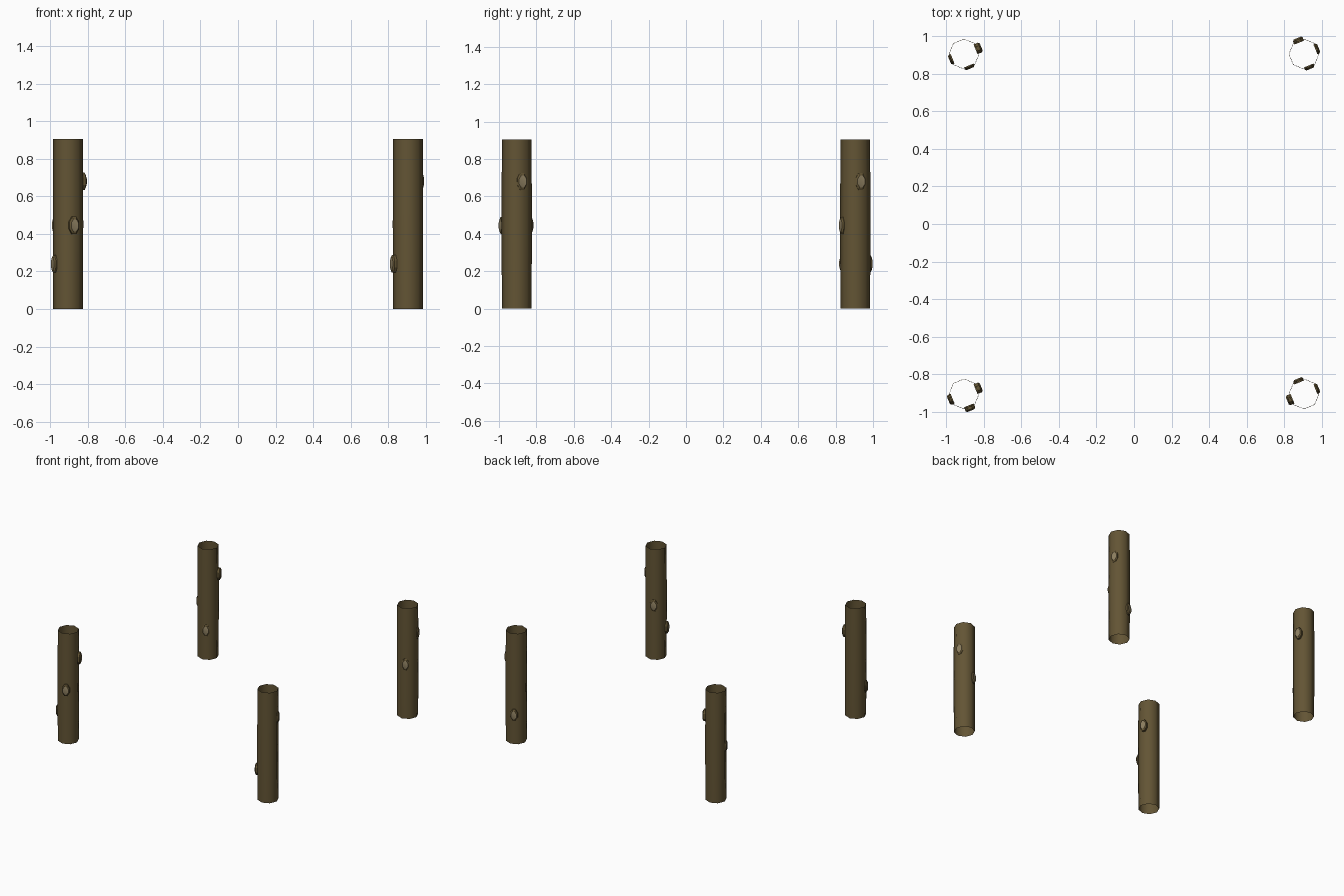
import bpy, bmesh
from math import cos, sin, pi, radians
from mathutils import Matrix, Vector

if "Cube" in bpy.data.objects:
    bpy.data.objects.remove(bpy.data.objects["Cube"])

HEIGHT, RADIUS, OFFSET = 0.905, 0.08, 0.905


def material(name, colour):
    m = bpy.data.materials.new(name)
    m.diffuse_color = (*colour, 1)
    m.use_nodes = True
    m.node_tree.nodes["Principled BSDF"].inputs["Base Color"].default_value = m.diffuse_color
    return m


bark = material("bark", (0.125, 0.09, 0.035))
cut_wood = material("cut_wood", (0.27, 0.215, 0.12))


def loft(bm, rings, cap=False):
    """Skin a list of point rings, optionally capping the last one."""
    loops = [[bm.verts.new(p) for p in ring] for ring in rings]
    for a, b in zip(loops, loops[1:]):
        n = len(a)
        for i in range(n):
            bm.faces.new((a[i], a[(i + 1) % n], b[(i + 1) % n], b[i]))
    if cap:
        bm.faces.new(loops[-1]).material_index = 1


def finish(bm, name, location, smooth):
    mesh = bpy.data.meshes.new(name)
    bm.to_mesh(mesh)
    bm.free()
    mesh.materials.append(bark)
    mesh.materials.append(cut_wood)
    obj = bpy.data.objects.new(name, mesh)
    obj.location = location
    bpy.context.collection.objects.link(obj)
    bpy.ops.object.select_all(action='DESELECT')
    obj.select_set(True)
    bpy.context.view_layer.objects.active = obj
    bpy.ops.object.shade_smooth_by_angle(angle=radians(smooth))


def ellipse(w, h, x):
    return [Vector((x, w / 2 * cos(t), h / 2 * sin(t)))
            for t in (2 * pi * (i + 0.5) / 8 for i in range(8))]


def post(name, loc):
    # open eight-sided tube with a very slight swell
    bm = bmesh.new()
    profile = [(0, 0.079), (0.15, 0.08), (0.45, 0.081), (0.76, 0.08), (HEIGHT, 0.079)]
    loft(bm, [[(r * cos(i * pi / 4), r * sin(i * pi / 4), z) for i in range(8)]
              for z, r in profile])
    finish(bm, name, loc, 50)


def knot(name, loc, z, angle, reach):
    # chamfered branch stub with a pale cut face
    bm = bmesh.new()
    loft(bm, [ellipse(0.06, 0.1, 0.066), ellipse(0.06, 0.1, reach - 0.008),
              ellipse(0.046, 0.07, reach)], cap=True)
    bm.transform(Matrix.Translation((0, 0, z)) @ Matrix.Rotation(radians(angle), 4, 'Z'))
    finish(bm, name, loc, 30)


# each post: side signs, then (height, facing angle, reach) of its knots
posts = {
    "front_left": (-1, -1, [(0.68, 22.5, 0.099), (0.445, -67.5, 0.096), (0.24, 202.5, 0.09)]),
    "back_left": (-1, 1, [(0.68, 22.5, 0.099), (0.445, 202.5, 0.084), (0.24, -67.5, 0.084)]),
    "front_right": (1, -1, [(0.68, 22.5, 0.085), (0.445, 112.5, 0.088), (0.24, 202.5, 0.096)]),
    "back_right": (1, 1, [(0.68, 22.5, 0.085), (0.445, -67.5, 0.086), (0.24, 112.5, 0.092)]),
}
for side, (sx, sy, knots) in posts.items():
    loc = (sx * OFFSET, sy * OFFSET, 0)
    post(side + "_post", loc)
    for level, k in zip(("upper", "middle", "lower"), knots):
        knot(f"{side}_{level}_knot", loc, *k)
